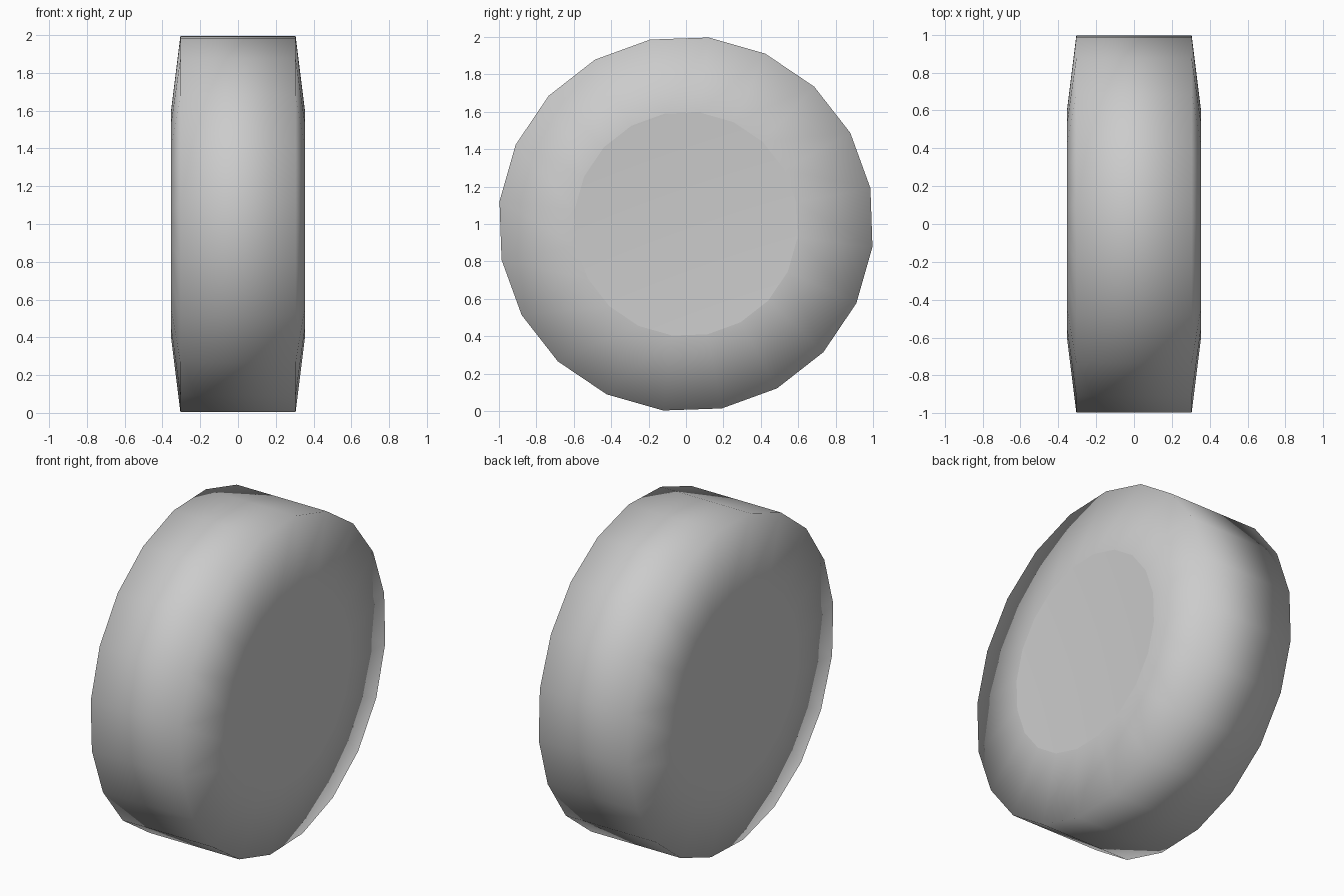
import bpy
import bmesh
import math

cube = bpy.data.objects.get("Cube")
if cube:
    bpy.data.objects.remove(cube, do_unlink=True)

SIDES = 20
TURN = math.radians(11)

# Plain grey for the whole wheel
grey = bpy.data.materials.new("grey")
grey.use_nodes = True
colour = (0.6, 0.6, 0.6, 1)
grey.diffuse_color = colour
grey.node_tree.nodes["Principled BSDF"].inputs["Base Color"].default_value = colour


def ring(bm, x, radius):
    """One ring of vertices around the axle."""
    angles = [TURN + 2 * math.pi * i / SIDES for i in range(SIDES)]
    return [bm.verts.new((x, radius * math.cos(a), 1 + radius * math.sin(a))) for a in angles]


bm = bmesh.new()

# Tread and bevelled side walls
profile = [(-0.355, 0.6), (-0.305, 1.003), (0.305, 1.003), (0.355, 0.6)]
rings = [ring(bm, x, r) for x, r in profile]
for a, b in zip(rings, rings[1:]):
    for i in range(SIDES):
        j = (i + 1) % SIDES
        bm.faces.new((a[i], a[j], b[j], b[i]))

# Slightly dished hub discs with a crisp rim
for rim, x in ((rings[0], -0.33), (rings[-1], 0.33)):
    centre = bm.verts.new((x, 0, 1))
    for i in range(SIDES):
        j = (i + 1) % SIDES
        bm.faces.new((rim[i], rim[j], centre))
        bm.edges.get((rim[i], rim[j])).smooth = False

bmesh.ops.recalc_face_normals(bm, faces=bm.faces)
for face in bm.faces:
    face.smooth = True

mesh = bpy.data.meshes.new("wheel")
bm.to_mesh(mesh)
bm.free()
mesh.materials.append(grey)
wheel = bpy.data.objects.new("wheel", mesh)
bpy.context.collection.objects.link(wheel)
